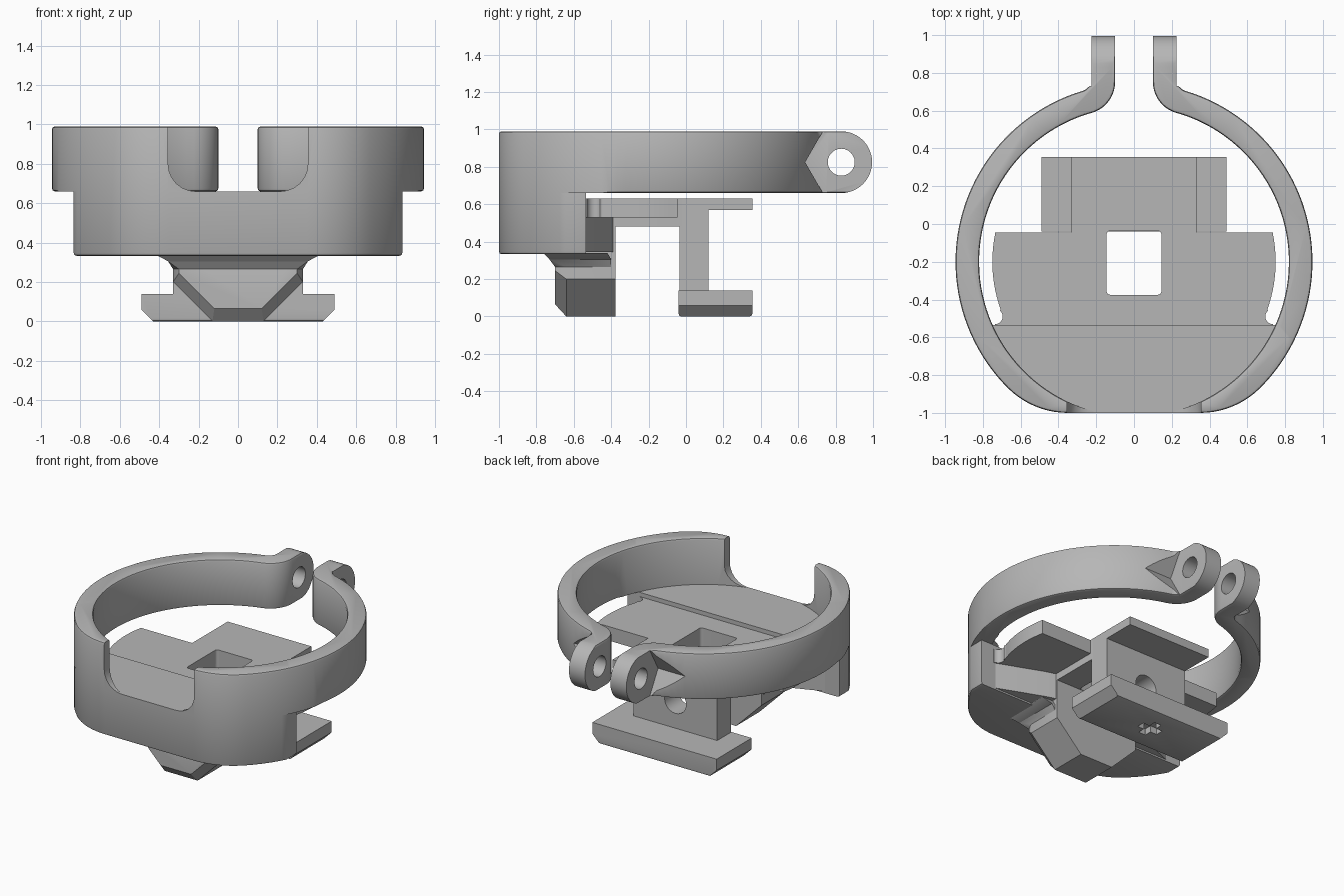
import bpy, bmesh
from math import sin, cos, radians
from mathutils import Vector

if "Cube" in bpy.data.objects:
    bpy.data.objects.remove(bpy.data.objects["Cube"])

grey = bpy.data.materials.new("plain_grey")
grey.use_nodes = True
COLOUR = (0.47, 0.47, 0.47, 1)
grey.diffuse_color = COLOUR
grey.node_tree.nodes["Principled BSDF"].inputs["Base Color"].default_value = COLOUR

PLACE = {"x": lambda a, b, t: (t, a, b),
         "y": lambda a, b, t: (a, t, b),
         "z": lambda a, b, t: (a, b, t)}


def arc(cx, cy, r, start, end, steps):
    return [(cx + r * cos(radians(start + (end - start) * i / steps)),
             cy + r * sin(radians(start + (end - start) * i / steps)))
            for i in range(steps + 1)]


def mirrored(half):
    return half + [(-a, b) for a, b in reversed(half)]


def rounded(a0, a1, b0, b1, r):
    return (arc(a1 - r, b1 - r, r, 0, 90, 6) + arc(a0 + r, b1 - r, r, 90, 180, 6)
            + arc(a0 + r, b0 + r, r, 180, 270, 6) + arc(a1 - r, b0 + r, r, 270, 360, 6))


def make(name, bm):
    bmesh.ops.recalc_face_normals(bm, faces=bm.faces)
    mesh = bpy.data.meshes.new(name)
    bm.to_mesh(mesh)
    bm.free()
    mesh.materials.append(grey)
    obj = bpy.data.objects.new(name, mesh)
    bpy.context.collection.objects.link(obj)
    return obj


def prism(name, outline, axis, low, high, soften=None, width=0.015):
    """Extrude an outline along an axis; soften(edge) picks edges to round."""
    bm = bmesh.new()
    rings = [[bm.verts.new(PLACE[axis](a, b, t)) for a, b in outline] for t in (low, high)]
    bm.faces.new(rings[0])
    bm.faces.new(rings[1])
    for i in range(len(outline)):
        j = (i + 1) % len(outline)
        bm.faces.new((rings[0][i], rings[0][j], rings[1][j], rings[1][i]))
    if soften:
        bmesh.ops.recalc_face_normals(bm, faces=bm.faces)
        bmesh.ops.bevel(bm, geom=[e for e in bm.edges if soften(e)], offset=width,
                        segments=2, profile=0.5, affect="EDGES")
    return make(name, bm)


def hull(name, points):
    bm = bmesh.new()
    for x, y, z in points:
        for s in (-1, 1):
            bm.verts.new((s * x, y, z))
    bmesh.ops.convex_hull(bm, input=bm.verts)
    return make(name, bm)


def bake(obj):
    graph = bpy.context.evaluated_depsgraph_get()
    mesh = bpy.data.meshes.new_from_object(obj.evaluated_get(graph))
    obj.modifiers.clear()
    obj.data = mesh


def cut(obj, cutter, operation="DIFFERENCE"):
    mod = obj.modifiers.new("cut", "BOOLEAN")
    mod.operation, mod.solver, mod.object = operation, "EXACT", cutter
    bake(obj)
    bpy.data.objects.remove(cutter)


def mirror(obj):
    obj.modifiers.new("mirror", "MIRROR").use_clip = False
    bake(obj)


# Shared clamp dimensions
CY, R_OUT, R_IN = -0.2, 0.945, 0.82
FLOOR, TOP = 0.66, 0.99
EAR_Y, EAR_Z = 0.83, 0.825

# Clamp strap: one half with its ear, then mirrored
outline = (arc(0.35, -0.55, 0.45, -90, -45, 10)
           + arc(0, CY, R_OUT, -45, 73.2, 44)[1:]
           + arc(0.29, 0.762, 0.06, 253.2, 180, 6)[1:]
           + [(0.23, 1.0), (0.1, 1.0)]
           + arc(0.27, 0.752, 0.17, 180, 254.2, 10)
           + arc(0, CY, R_IN, 74.2, -75.9, 52)[1:]
           + [(0.2, -1.0)])


def strap_rim(e):
    zs = [v.co.z for v in e.verts]
    if abs(zs[0] - zs[1]) > 0.01:
        return False
    ys = [v.co.y for v in e.verts]
    if min(v.co.x for v in e.verts) < 0.22 and min(ys) < -0.9:
        return False
    return min(zs) > TOP - 0.01 or min(ys) > -0.45


strap = prism("clamp_strap", outline, "z", FLOOR, TOP, strap_rim)
ear_shape = [(-1.2, 0.5), *arc(EAR_Y, EAR_Z, 0.165, -90, 90, 24), (-1.2, 1.2)]
ear_shape[0], ear_shape[-1] = (-1.2, FLOOR), (-1.2, TOP)
cut(strap, prism("ear_shape", ear_shape, "x", -0.1, 1.2), "INTERSECT")
cut(strap, prism("nut_pocket", arc(EAR_Y, EAR_Z, 0.193, 0, 300, 5), "x", 0.226, 0.7))
cut(strap, prism("ear_bore", arc(EAR_Y, EAR_Z, 0.072, 0, 345, 23), "x", 0, 0.5))
cut(strap, prism("front_notch", rounded(-0.355, 0.355, FLOOR, 1.3, 0.14), "y", -1.2, -0.7))
mirror(strap)

# Lower body under the front of the strap
half = (arc(0.35, -0.55, 0.45, -90, -45, 10)
        + [p for p in arc(0, CY, R_OUT, -45, -28, 8)[1:]]
        + [(0.835, -0.535)])
prism("lower_body", mirrored(half), "z", 0.333, FLOOR,
      lambda e: max(v.co.z for v in e.verts) < 0.34 and min(v.co.y for v in e.verts) < -0.54)

# Deck with curved sides and relief notches, and the rib below it
half = ([(0.735, -0.045)] + arc(0, CY, 0.75, 11, -19.5, 12)
        + arc(0.735, -0.49, 0.04, 130, 270, 8) + [(0.735, -0.6)])
deck = prism("deck", mirrored(half), "z", 0.53, 0.63)
rib = prism("deck_rib", rounded(-0.33, 0.33, -0.6, -0.02, 0.001), "z", 0.48, 0.63)
for part in (deck, rib):
    cut(part, prism("window", rounded(-0.145, 0.145, -0.375, -0.035, 0.02), "z", 0.3, 0.8))

# Slanted gussets between body and rib
gusset = prism("gussets", [(0.72, -0.55), (0.72, -0.535), (0.4, -0.41), (0.3, -0.38), (0.3, -0.55)],
               "z", 0.345, 0.54)
mirror(gusset)

# Front wedge foot with a flared root
section = [(0.13, 0), (0.33, 0.2), (0.33, 0.5)]
hull("front_foot", [(x, y, z) for y in (-0.64, -0.378) for x, z in section]
     + [(0.12, -0.7, 0.065), (0.3, -0.7, 0.245), (0.3, -0.7, 0.35)])
hull("foot_flare_lower", [(0.3, -0.7, 0.265), (0.33, -0.64, 0.265), (0.33, -0.4, 0.265),
                          (0.355, -0.73, 0.305), (0.355, -0.4, 0.305)])
hull("foot_flare_upper", [(0.355, -0.73, 0.305), (0.355, -0.4, 0.305),
                          (0.42, -0.765, 0.34), (0.42, -0.42, 0.34)])

# Rear bracket: web and upper flange, with a cross bore
bracket = prism("rear_bracket", [(-0.035, 0.05), (0.12, 0.05), (0.12, 0.57), (0.355, 0.57),
                                 (0.355, 0.63), (-0.035, 0.63)], "x", -0.33, 0.33)
cut(bracket, prism("web_bore", arc(0, 0.33, 0.085, 0, 345, 23), "y", -0.2, 0.3))

# Rear foot plate with chamfered ends and a cross-shaped recess
plate = prism("rear_foot", mirrored([(0.43, 0), (0.49, 0.06), (0.49, 0.14)]), "y", -0.04, 0.355,
              lambda e: abs(e.verts[0].co.x - e.verts[1].co.x) > 0.5
              and max(v.co.z for v in e.verts) < 0.01)
for a, b in ((0.08, 0.028), (0.028, 0.08)):
    cut(plate, prism("recess", rounded(-a, a, 0.16 - b, 0.16 + b, 0.002), "z", -0.1, 0.045))

# Smooth the curved faces, keep the edges sharp
bpy.ops.object.select_all(action="DESELECT")
for obj in bpy.context.collection.objects:
    if obj.type == "MESH" and grey.name in obj.data.materials:
        obj.select_set(True)
        bpy.context.view_layer.objects.active = obj
bpy.ops.object.shade_smooth_by_angle(angle=radians(32))
